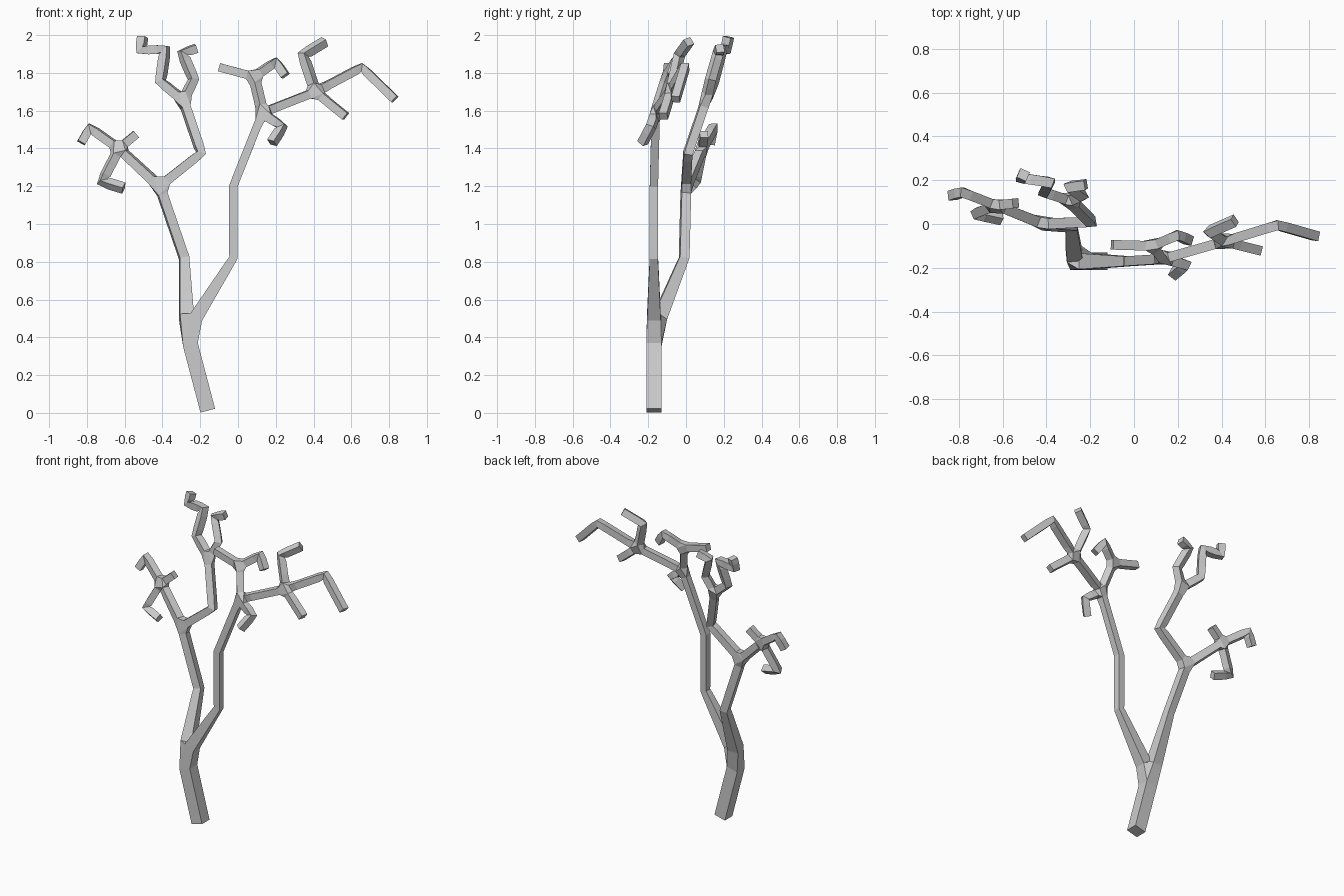
import bpy

verts, edges, radii = [], [], []


def grow(parent, points, r=0.022):
    """Add a chain of joints starting at a parent joint; return the last index."""
    for p in points:
        verts.append(p)
        radii.append(r)
        i = len(verts) - 1
        if parent is not None:
            edges.append((parent, i))
        parent = i
    return parent


# trunk up to the main fork
fork = grow(None, [(-0.16, -0.17, 0.012), (-0.27, -0.17, 0.43)], 0.04)

# right limb
r_crown = grow(fork, [(-0.025, -0.17, 0.82), (-0.025, -0.17, 1.20), (0.13, -0.16, 1.59)])
# right limb, upper twigs
r_top = grow(r_crown, [(0.085, -0.10, 1.78)])
grow(r_top, [(-0.10, -0.095, 1.83)])
grow(r_top, [(0.20, -0.05, 1.86), (0.25, -0.075, 1.785)])
# right limb, outer twigs
r_out = grow(r_crown, [(0.41, -0.08, 1.70)])
grow(r_out, [(0.345, -0.035, 1.895), (0.46, 0.015, 1.965)])
grow(r_out, [(0.655, -0.005, 1.83), (0.83, -0.055, 1.66)])
grow(r_out, [(0.57, -0.12, 1.57)])
# right limb, low twig
grow(r_crown, [(0.235, -0.185, 1.515), (0.18, -0.23, 1.43)])

# left limb
l_crown = grow(fork, [(-0.285, -0.01, 0.82), (-0.415, 0.0, 1.20)], 0.025)
# left limb, upper twigs
l_top = grow(l_crown, [(-0.195, 0.01, 1.375), (-0.29, 0.105, 1.655)], 0.023)
grow(l_top, [(-0.41, 0.145, 1.755), (-0.385, 0.19, 1.925),
             (-0.515, 0.21, 1.92), (-0.505, 0.225, 1.99)], 0.023)
grow(l_top, [(-0.235, 0.13, 1.765), (-0.295, 0.17, 1.905), (-0.22, 0.18, 1.93)])
# left limb, outer twigs
l_out = grow(l_crown, [(-0.63, 0.085, 1.40)])
grow(l_out, [(-0.785, 0.145, 1.51), (-0.83, 0.13, 1.43)])
grow(l_out, [(-0.54, 0.095, 1.475)])
grow(l_out, [(-0.72, 0.05, 1.225), (-0.605, 0.025, 1.19)])

# skeleton object, thickened into square branches
mesh = bpy.data.meshes.new("bare_tree")
mesh.from_pydata(verts, edges, [])
tree = bpy.data.objects.new("bare_tree", mesh)
bpy.context.collection.objects.link(tree)
skin = tree.modifiers.new("branches", 'SKIN')
skin.branch_smoothing = 0
skin.use_smooth_shade = False
for i, s in enumerate(mesh.skin_vertices[0].data):
    s.radius = (radii[i], radii[i])
    s.use_root = i == 0
